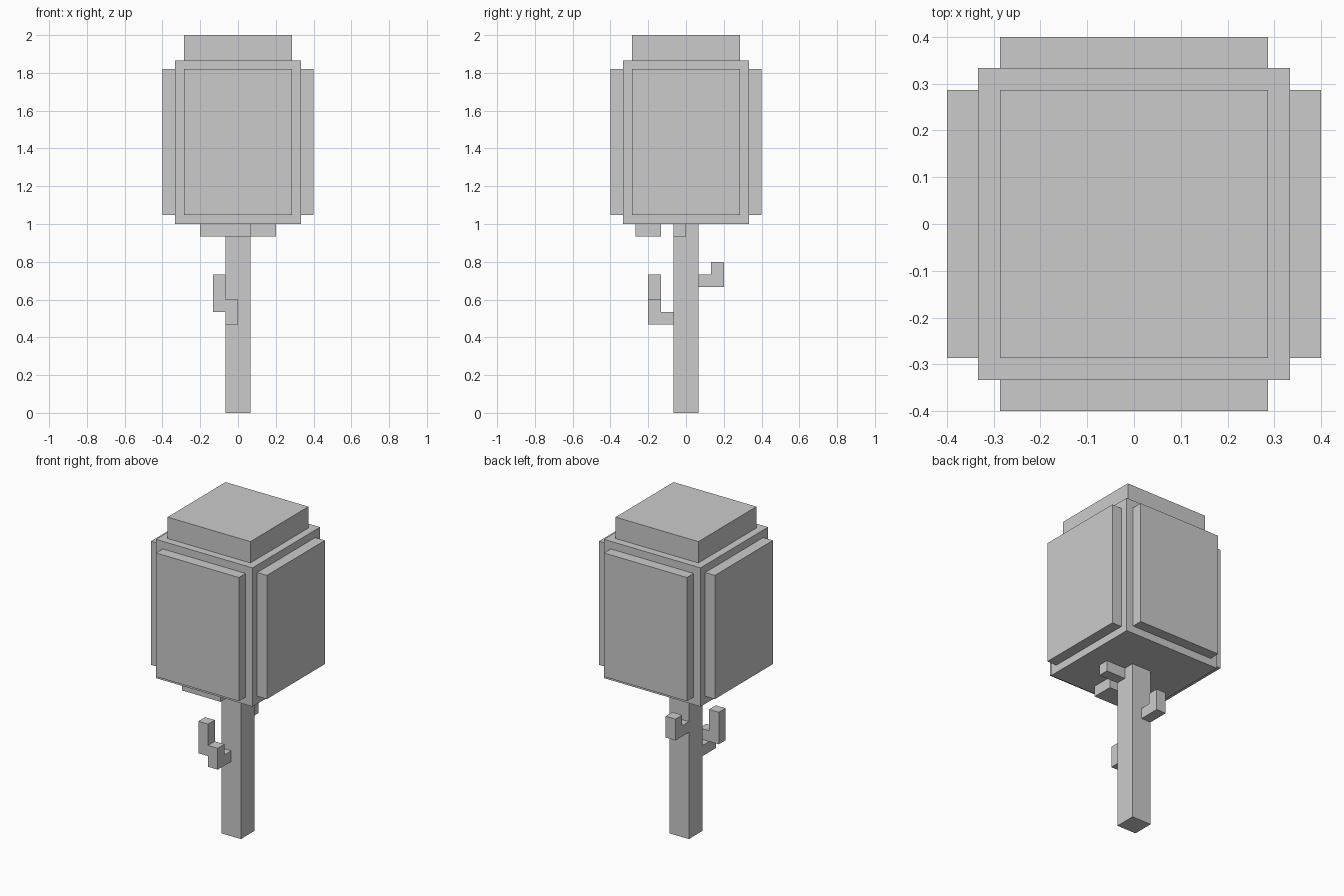
import bpy, bmesh

if "Cube" in bpy.data.objects:
    bpy.data.objects.remove(bpy.data.objects["Cube"])

U = 1 / 15  # one block of the grid the tree is built on


def finish(bm, name):
    bmesh.ops.recalc_face_normals(bm, faces=bm.faces)
    mesh = bpy.data.meshes.new(name)
    bm.to_mesh(mesh)
    bm.free()
    obj = bpy.data.objects.new(name, mesh)
    bpy.context.collection.objects.link(obj)
    return obj


def add_box(bm, x, y, z):
    """Box from (min, max) ranges in blocks."""
    verts = bmesh.ops.create_cube(bm, size=1)["verts"]
    for v in verts:
        v.co = [U * r[0 if c < 0 else 1] for c, r in zip(v.co, (x, y, z))]


def boxes(name, *ranges):
    bm = bmesh.new()
    for r in ranges:
        add_box(bm, *r)
    return finish(bm, name)


# Canopy: core block with a raised panel on each side and a taller cap
bm = bmesh.new()
add_box(bm, (-5, 5), (-5, 5), (15, 28))
bm.normal_update()
for face in [f for f in bm.faces if f.normal.z > -0.5]:
    normal = face.normal.copy()
    height = U * (2 if normal.z > 0.5 else 1)
    bmesh.ops.inset_individual(bm, faces=[face], thickness=U)
    top = bmesh.ops.extrude_discrete_faces(bm, faces=[face])["faces"][0]
    bmesh.ops.translate(bm, verts=top.verts, vec=normal * height)
finish(bm, "canopy")

# Trunk
boxes("trunk", ((-1, 1), (-1, 1), (0, 15)))

# Front branch: arm, elbow and sideways-stepped tip
boxes("front_branch",
      ((-1, 0), (-3, -1), (7, 8)),
      ((-1, 0), (-3, -2), (8, 9)),
      ((-2, -1), (-3, -2), (8, 11)))

# Back branch: arm and upright tip
boxes("back_branch",
      ((-1, 0), (1, 3), (10, 11)),
      ((-1, 0), (2, 3), (11, 12)))

# Foliage and branch stub under the canopy
boxes("hanging_foliage", ((-3, 1), (-4, -2), (14, 15)))
boxes("right_branch", ((1, 3), (-1, 0), (14, 15)))
